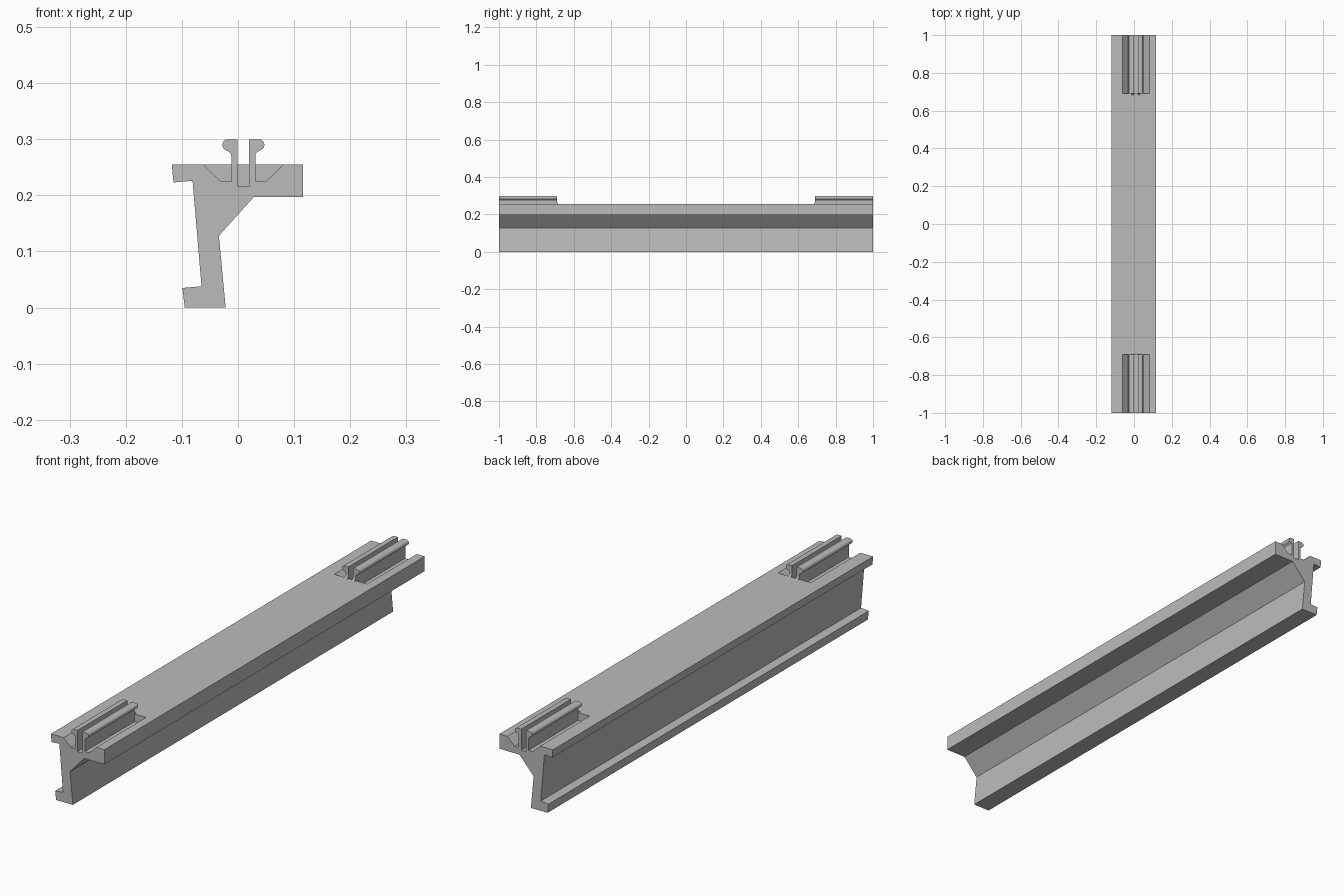
import bpy, bmesh, math
from mathutils import Vector

cube = bpy.data.objects.get("Cube")
if cube:
    bpy.data.objects.remove(cube, do_unlink=True)

grey = bpy.data.materials.new("plain grey")
grey.use_nodes = True
colour = (0.5, 0.5, 0.5, 1)
grey.diffuse_color = colour
grey.node_tree.nodes["Principled BSDF"].inputs["Base Color"].default_value = colour

CLIP_X = 0.0095   # middle of the clip pair
END, INNER = 1.0, 0.69
TOP = 0.255


def prisms(name, items):
    """Each item is (profile, place, start, end): place maps (u, v, w) to 3D."""
    bm = bmesh.new()
    for profile, place, start, end in items:
        verts = [bm.verts.new(place(u, v, start)) for u, v in profile]
        face = bm.faces.new(verts)
        new = bmesh.ops.extrude_face_region(bm, geom=[face])["geom"]
        shift = Vector(place(0, 0, end)) - Vector(place(0, 0, start))
        bmesh.ops.translate(bm, vec=shift,
                            verts=[g for g in new if isinstance(g, bmesh.types.BMVert)])
    bmesh.ops.recalc_face_normals(bm, faces=bm.faces[:])
    mesh = bpy.data.meshes.new(name)
    bm.to_mesh(mesh)
    bm.free()
    mesh.materials.append(grey)
    obj = bpy.data.objects.new(name, mesh)
    bpy.context.collection.objects.link(obj)
    return obj


def along_y(x, z, y):
    return (x, y, z)


def along_x(y, z, x):
    return (x, y, z)


def arc(cx, cy, r, a, b, steps):
    return [(cx + r * math.cos(math.radians(a + (b - a) * i / steps)),
             cy + r * math.sin(math.radians(a + (b - a) * i / steps)))
            for i in range(steps + 1)]


def mirrored(points):
    return [(2 * CLIP_X - x, z) for x, z in points]


# Leaning beam with a flanged head and a small foot
beam_profile = [(-0.118, TOP), (0.116, TOP), (0.116, 0.197), (0.028, 0.197),
                (-0.034, 0.128), (-0.022, 0), (-0.095, 0), (-0.099, 0.035),
                (-0.065, 0.038), (-0.081, 0.226), (-0.115, 0.223)]
beam = prisms("beam", [(beam_profile, along_y, -END, END)])

# Sloped pockets and the centre slot cut into both ends
leg_out, leg_in = -0.012, -0.001
pocket = [(-0.062, 0.3), (-0.062, TOP), (-0.031, 0.225), (leg_out, 0.225), (leg_out, 0.3)]
slot_right = 2 * CLIP_X - leg_in
slot = [(leg_in, 0.3), (leg_in, 0.216), (slot_right, 0.216), (slot_right, 0.3)]
cuts = [(p, along_y, s * INNER, s * (END + 0.05))
        for s in (-1, 1) for p in (pocket, mirrored(pocket), slot)]
cutter = prisms("pocket_cutter", cuts)
cutter.hide_render = True
boolean = beam.modifiers.new("pockets", 'BOOLEAN')
boolean.operation = 'DIFFERENCE'
boolean.solver = 'EXACT'
boolean.object = cutter
bpy.context.view_layer.objects.active = beam
bpy.ops.object.modifier_apply(modifier=boolean.name)
bpy.data.objects.remove(cutter, do_unlink=True)

# Bulb-headed clip strips, with a curved toe at the inner end
clip_profile = ([(leg_in, TOP), (leg_in, 0.3)] + arc(-0.018, 0.29, 0.01, 90, 240, 10)
                + arc(-0.022, 0.27, 0.01, 50, 0, 5) + [(leg_out, TOP)])
for end_name, s in (("front", -1), ("back", 1)):
    toe = [(s * INNER, TOP)] + [(s * y, z) for y, z in
                                arc(INNER - 0.014, TOP + 0.014, 0.014, 0, -90, 5)]
    for side, flip in (("right", False), ("left", True)):
        profile = mirrored(clip_profile) if flip else clip_profile
        x0, x1 = (slot_right, 2 * CLIP_X - leg_out) if flip else (leg_out, leg_in)
        clip = prisms(f"{end_name}_{side}_clip",
                      [(profile, along_y, s * INNER, s * END), (toe, along_x, x0, x1)])
        bpy.ops.object.select_all(action='DESELECT')
        clip.select_set(True)
        bpy.context.view_layer.objects.active = clip
        bpy.ops.object.shade_smooth_by_angle(angle=math.radians(35))
